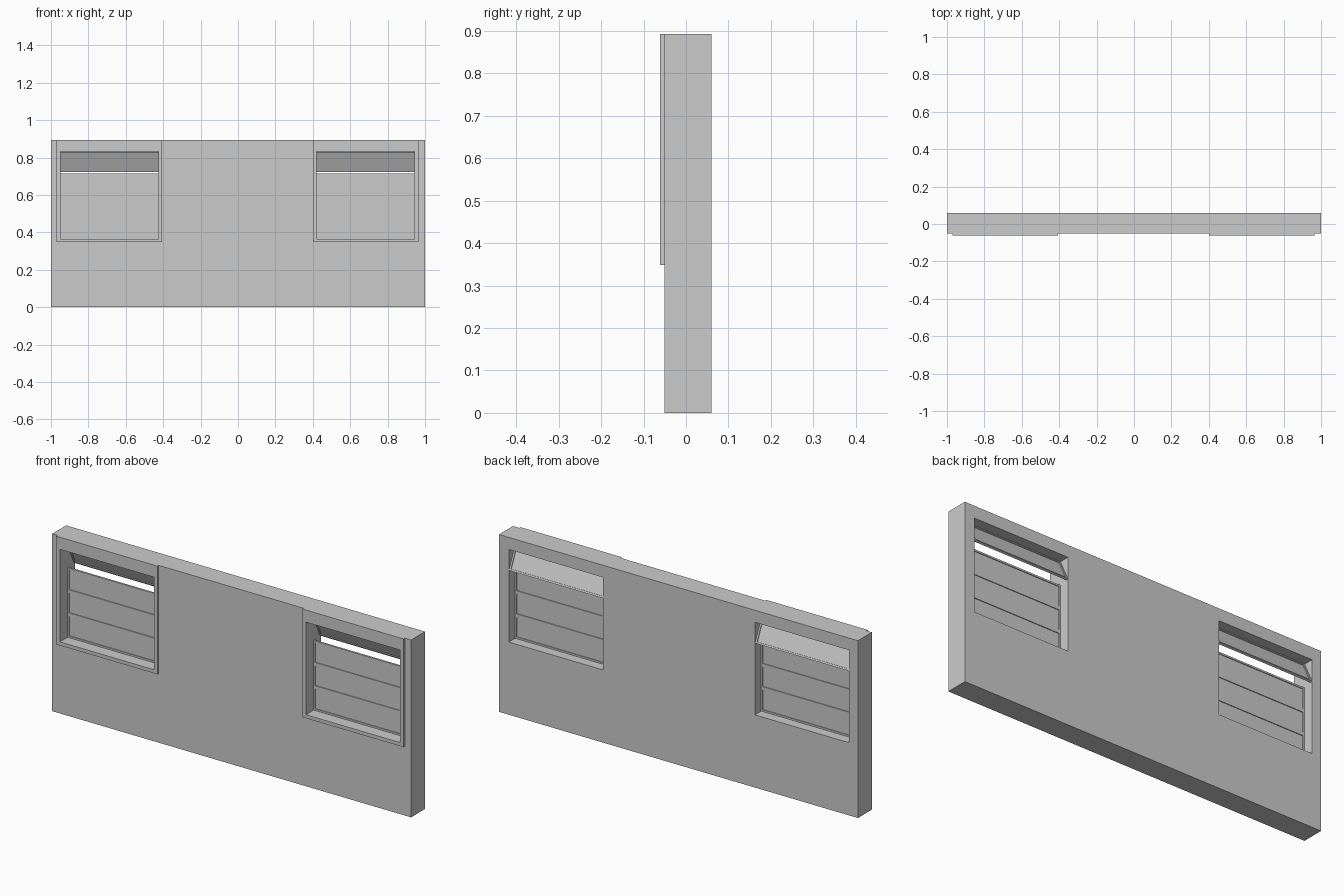
import bpy
import bmesh
import math
from mathutils import Matrix, Vector

default = bpy.data.objects.get("Cube")
if default:
    bpy.data.objects.remove(default, do_unlink=True)

# One plain grey for everything
grey = bpy.data.materials.new("plain_grey")
grey.use_nodes = True
GREY = (0.6, 0.6, 0.6, 1)
grey.diffuse_color = GREY
grey.node_tree.nodes["Principled BSDF"].inputs["Base Color"].default_value = GREY


def finish(name, bm):
    mesh = bpy.data.meshes.new(name)
    bm.to_mesh(mesh)
    bm.free()
    mesh.materials.append(grey)
    obj = bpy.data.objects.new(name, mesh)
    bpy.context.collection.objects.link(obj)
    return obj


def box_mesh(lo, hi):
    lo, hi = Vector(lo), Vector(hi)
    bm = bmesh.new()
    bmesh.ops.create_cube(bm, size=1)
    bmesh.ops.scale(bm, vec=hi - lo, verts=bm.verts)
    bmesh.ops.translate(bm, vec=(lo + hi) / 2, verts=bm.verts)
    return bm


def box(name, lo, hi):
    return finish(name, box_mesh(lo, hi))


def cut(target, cutter):
    """Cut a hole and discard the cutter."""
    cutter.hide_render = True
    mod = target.modifiers.new("opening", 'BOOLEAN')
    mod.operation = 'DIFFERENCE'
    mod.solver = 'EXACT'
    mod.object = cutter
    graph = bpy.context.evaluated_depsgraph_get()
    result = bpy.data.meshes.new_from_object(target.evaluated_get(graph))
    target.modifiers.clear()
    target.data = result
    bpy.data.objects.remove(cutter, do_unlink=True)


def sash(name, x0, x1, z0, z1, tilt=0.0):
    """Framed pane, recessed on both faces, swung outward about its top edge."""
    bm = box_mesh((x0, SASH_FRONT, z0), (x1, SASH_BACK, z1))
    bm.normal_update()
    faces = [f for f in bm.faces if abs(f.normal.y) > 0.9]
    bmesh.ops.inset_individual(bm, faces=faces, thickness=RAIL)
    bmesh.ops.inset_individual(bm, faces=faces, thickness=0.0005, depth=-0.0035)
    hinge = Vector((0, SASH_BACK, z1))
    bmesh.ops.rotate(bm, cent=hinge, verts=bm.verts,
                     matrix=Matrix.Rotation(tilt, 3, 'X'))
    return finish(name, bm)


TOP = 0.893
FRONT, WALL_FRONT, BACK = -0.061, -0.051, 0.06
SASH_FRONT, SASH_BACK = 0.0, 0.01
RAIL = 0.012
HALF_WIDTH = 0.282       # surround
HALF_OPENING = 0.262
SILL, HEAD = 0.366, 0.832
ROWS = 4

wall = box("wall", (-1, WALL_FRONT, 0), (1, BACK, TOP))

for side, cx in (("left", 0.683), ("right", -0.688)):
    x0, x1 = cx - HALF_OPENING, cx + HALF_OPENING

    # Raised surround on the front of the wall
    surround = box(side + "_window_surround",
                   (cx - HALF_WIDTH, FRONT, 0.348),
                   (cx + HALF_WIDTH, WALL_FRONT, TOP))
    for part in (wall, surround):
        cut(part, box("cutter", (x0, -1, SILL), (x1, 1, HEAD)))

    # Stacked sashes, the top one standing open
    pitch = (HEAD - SILL) / ROWS
    for row in range(ROWS):
        z0 = SILL + row * pitch
        is_open = row == ROWS - 1
        name = "open_sash" if is_open else f"sash_{row + 1}"
        sash(f"{side}_{name}", x0, x1, z0, z0 + pitch,
             math.radians(25) if is_open else 0.0)
